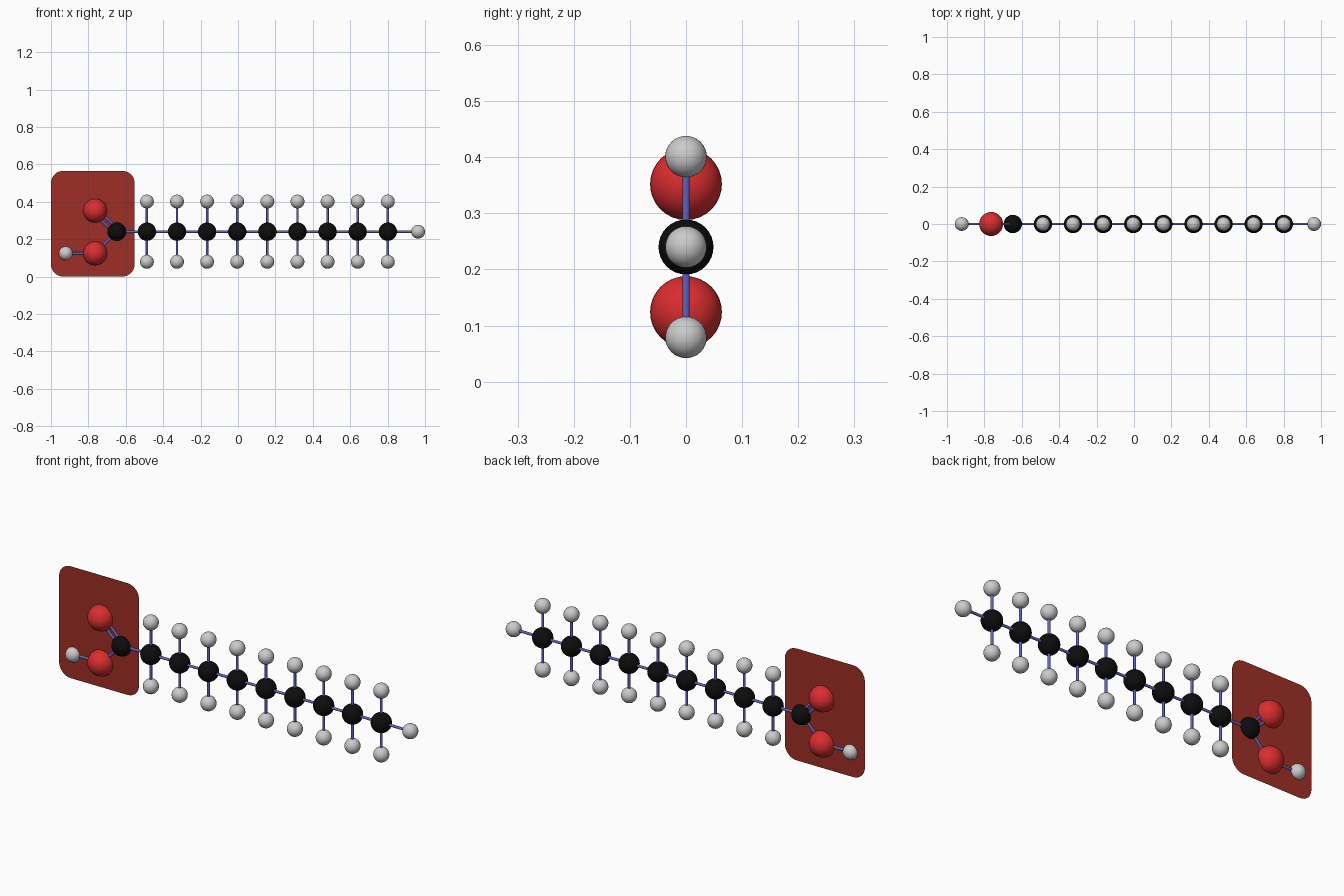
import bpy, bmesh, math
from mathutils import Vector

if "Cube" in bpy.data.objects:
    bpy.data.objects.remove(bpy.data.objects["Cube"])


def material(name, rgb):
    m = bpy.data.materials.new(name)
    m.diffuse_color = (*rgb, 1)
    m.use_nodes = True
    m.node_tree.nodes["Principled BSDF"].inputs["Base Color"].default_value = m.diffuse_color
    return m


BLACK = material("carbon black", (0.004, 0.004, 0.004))
RED = material("oxygen red", (0.70, 0.026, 0.028))
GREY = material("hydrogen grey", (0.60, 0.60, 0.60))
BLUE = material("bond blue", (0.115, 0.125, 0.56))
DARK_RED = material("panel dark red", (0.34, 0.028, 0.018))


def atom(name, pos, radius, mat):
    bpy.ops.mesh.primitive_uv_sphere_add(segments=32, ring_count=16, radius=radius, location=pos)
    ob = bpy.context.object
    ob.name = name
    ob.data.materials.append(mat)
    bpy.ops.object.shade_smooth()


def bond(name, a, b, offset=0.0, radius=0.0065):
    """Rod from a to b, optionally shifted sideways in the xz plane."""
    a, b = Vector(a), Vector(b)
    d = b - a
    shift = Vector((-d.z, 0, d.x)).normalized() * offset
    bpy.ops.mesh.primitive_cylinder_add(vertices=16, radius=radius, depth=d.length,
                                        location=(a + b) / 2 + shift)
    ob = bpy.context.object
    ob.name = name
    ob.rotation_euler = d.to_track_quat('Z', 'Y').to_euler()
    ob.data.materials.append(BLUE)
    bpy.ops.object.shade_smooth_by_angle()


STEP, Z0 = 0.161, 0.24
R_C, R_O, R_H = 0.049, 0.064, 0.037
carbons = [(-0.648 + STEP * i, 0, Z0) for i in range(10)]

# Carbon chain with a hydrogen above and below each carbon after the first
for i, c in enumerate(carbons):
    atom(f"carbon_{i}", c, R_C, BLACK)
    if i == 0:
        continue
    bond(f"chain_bond_{i}", carbons[i - 1], c)
    for side, s in (("upper", 1), ("lower", -1)):
        h = (c[0], 0, Z0 + s * STEP)
        atom(f"{side}_hydrogen_{i}", h, R_H, GREY)
        bond(f"{side}_bond_{i}", c, h)

# End hydrogen
end = (0.963, 0, Z0)
atom("end_hydrogen", end, R_H, GREY)
bond("end_bond", carbons[-1], end)

# Acid group: double-bonded oxygen, and oxygen with a hydrogen
o_up, o_low, h_acid = (-0.764, 0, 0.352), (-0.764, 0, 0.124), (-0.921, 0, 0.124)
atom("upper_oxygen", o_up, R_O, RED)
atom("lower_oxygen", o_low, R_O, RED)
atom("acid_hydrogen", h_acid, R_H, GREY)
for k, off in enumerate((-0.014, 0.014)):
    bond(f"double_bond_{k}", carbons[0], o_up, off)
bond("lower_oxygen_bond", carbons[0], o_low)
bond("acid_hydrogen_bond", o_low, h_acid)

# Flat rounded panel in the plane of the molecule
x0, x1, z0, z1, r = -1.0, -0.553, 0.0, 0.565, 0.065
bm = bmesh.new()
verts = []
for q, (cx, cz) in enumerate(((x1 - r, z1 - r), (x0 + r, z1 - r), (x0 + r, z0 + r), (x1 - r, z0 + r))):
    for k in range(9):
        t = math.radians(90 * q + 90 * k / 8)
        verts.append(bm.verts.new((cx + r * math.cos(t), 0, cz + r * math.sin(t))))
face = bm.faces.new(verts)
face.normal_update()
if face.normal.y > 0:
    face.normal_flip()
me = bpy.data.meshes.new("back_panel")
bm.to_mesh(me)
bm.free()
me.materials.append(DARK_RED)
bpy.context.collection.objects.link(bpy.data.objects.new("back_panel", me))
